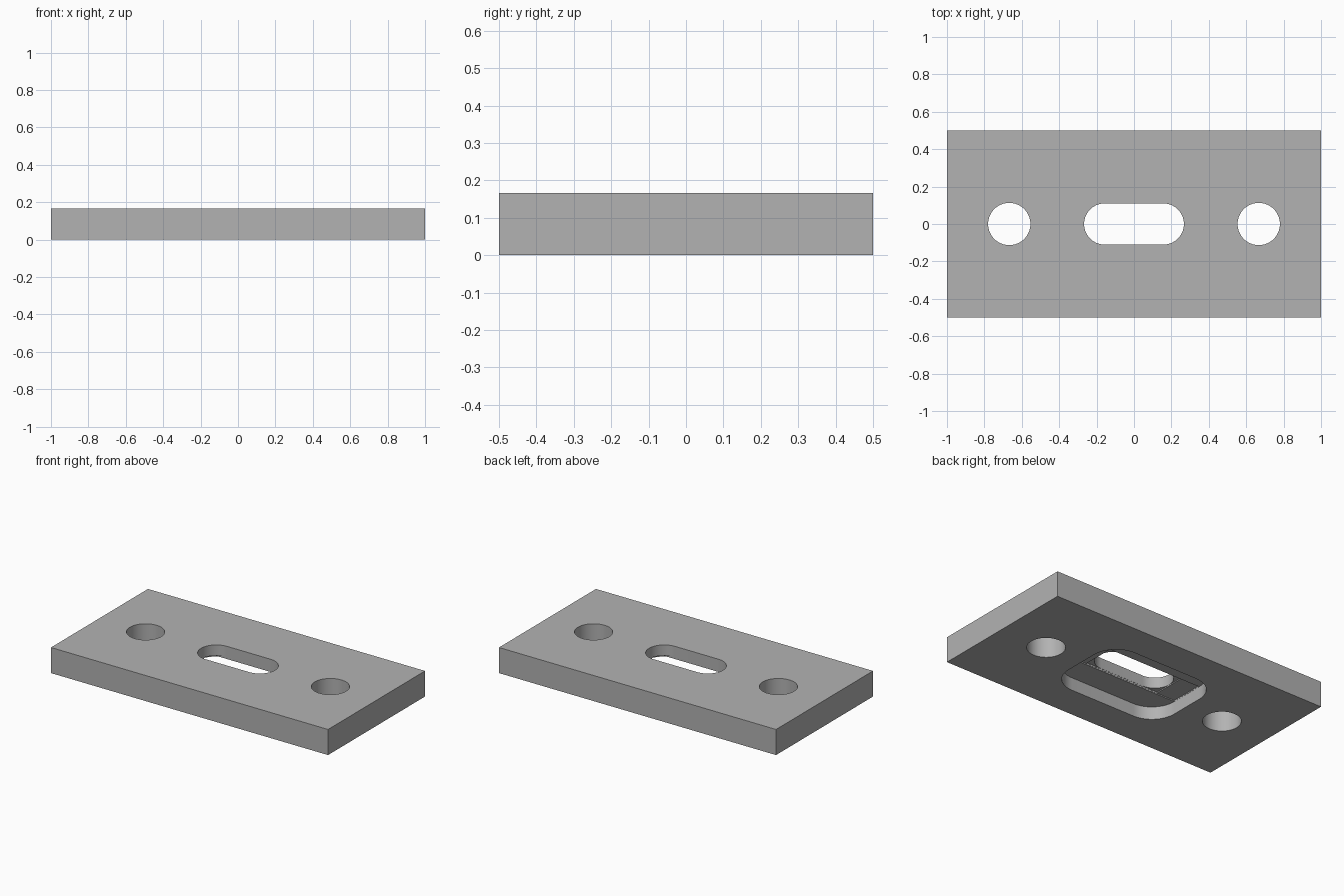
import bpy
import bmesh
from math import sin, cos, pi, radians
from mathutils import Vector

old = bpy.data.objects.get("Cube")
if old:
    bpy.data.objects.remove(old)

LENGTH, WIDTH, THICK = 2.0, 1.0, 0.167
POCKET = 0.083      # depth of the underside pocket
STEP = 0.007        # height of each shallow step above it

grey = bpy.data.materials.new("plain grey")
grey.use_nodes = True
colour = (0.448, 0.448, 0.448, 1)
grey.diffuse_color = colour
grey.node_tree.nodes["Principled BSDF"].inputs["Base Color"].default_value = colour


def prism(name, hx, hy, radius, z0, z1, x=0.0, steps=16):
    """Upright block with rounded corners, given by its half sizes."""
    bm = bmesh.new()
    points = []
    for quarter, (sx, sy) in enumerate([(1, 1), (-1, 1), (-1, -1), (1, -1)]):
        for i in range(steps + 1 if radius else 1):
            a = (quarter + i / steps) * pi / 2
            p = Vector((x + sx * (hx - radius) + radius * cos(a),
                        sy * (hy - radius) + radius * sin(a), z0))
            if not points or (p - points[-1]).length > 1e-5:
                points.append(p)
    if (points[0] - points[-1]).length < 1e-5:
        points.pop()
    base = bm.faces.new([bm.verts.new(p) for p in points])
    top = bmesh.ops.extrude_face_region(bm, geom=[base])
    bmesh.ops.translate(bm, vec=(0, 0, z1 - z0),
                        verts=[g for g in top["geom"] if isinstance(g, bmesh.types.BMVert)])
    bmesh.ops.recalc_face_normals(bm, faces=bm.faces)
    mesh = bpy.data.meshes.new(name)
    bm.to_mesh(mesh)
    bm.free()
    mesh.materials.append(grey)
    obj = bpy.data.objects.new(name, mesh)
    bpy.context.collection.objects.link(obj)
    return obj


plate = prism("plate", LENGTH / 2, WIDTH / 2, 0, 0, THICK)

# Bolt holes, then the pocket, its two bridging steps and the slot
cutters = [prism("bolt_hole_cutter", 0.113, 0.113, 0.113, -0.1, 0.3, x=s * 0.667)
           for s in (-1, 1)]
cutters += [
    prism("pocket_cutter", 0.4, 0.283, 0.167, -0.1, POCKET),
    prism("long_step_cutter", 0.399, 0.112, 0, -0.1, POCKET + STEP),
    prism("short_step_cutter", 0.268, 0.111, 0, -0.1, POCKET + 2 * STEP),
    prism("slot_cutter", 0.267, 0.11, 0.11, -0.1, 0.3),
]
for cutter in cutters:
    cutter.hide_render = True
    mod = plate.modifiers.new(cutter.name, "BOOLEAN")
    mod.operation = "DIFFERENCE"
    mod.solver = "EXACT"
    mod.object = cutter

# Bake the cuts and remove the cutters
bpy.context.view_layer.update()
graph = bpy.context.evaluated_depsgraph_get()
cut_mesh = bpy.data.meshes.new_from_object(plate.evaluated_get(graph))
plate.modifiers.clear()
plate.data = cut_mesh
for cutter in cutters:
    bpy.data.objects.remove(cutter)

bpy.ops.object.select_all(action="DESELECT")
plate.select_set(True)
bpy.context.view_layer.objects.active = plate
bpy.ops.object.shade_smooth_by_angle(angle=radians(30))
